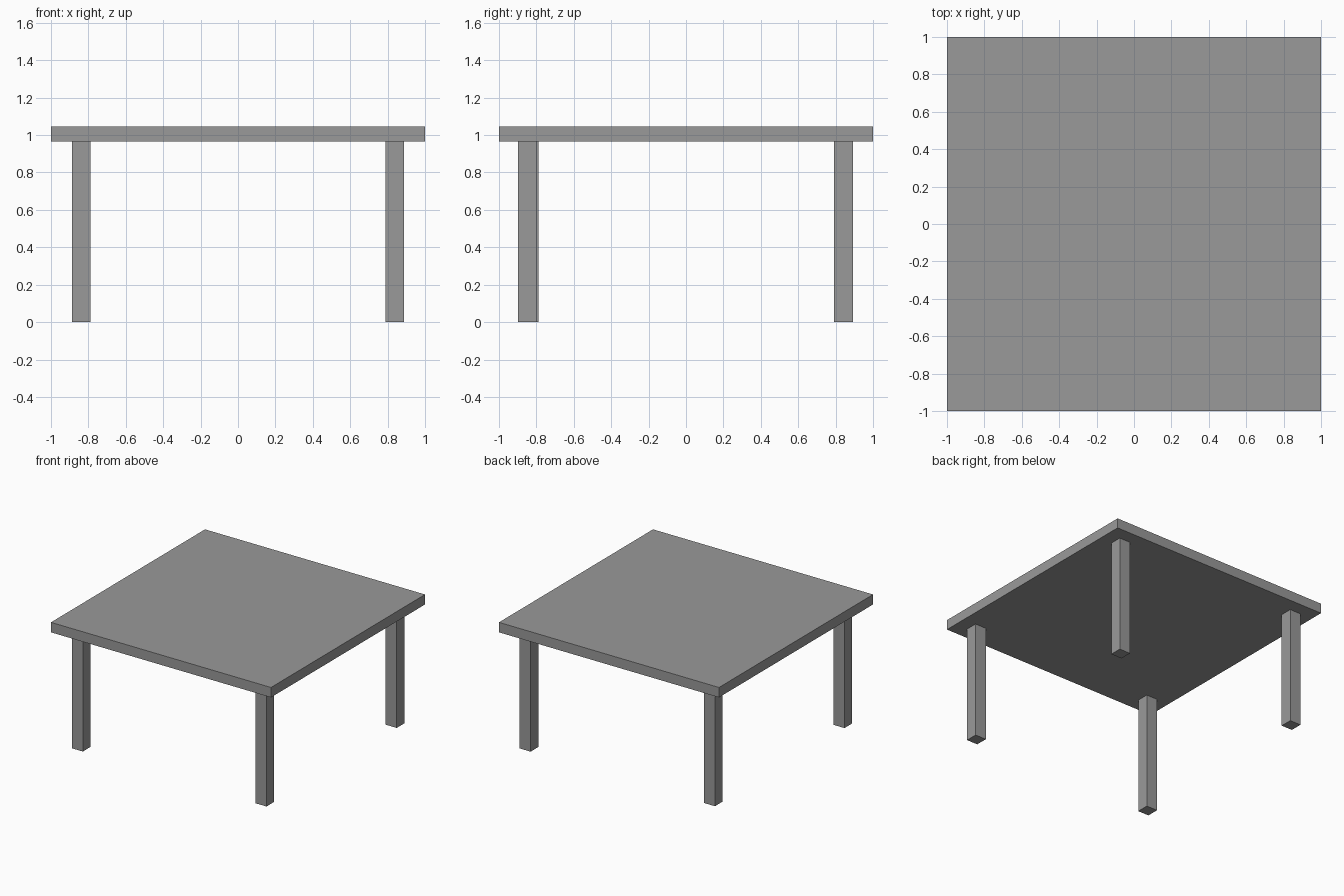
import bpy

if "Cube" in bpy.data.objects:
    bpy.data.objects.remove(bpy.data.objects["Cube"])

# Dark grey for the whole table
grey = bpy.data.materials.new("dark_grey")
grey.diffuse_color = (0.32, 0.32, 0.32, 1)
grey.use_nodes = True
grey.node_tree.nodes["Principled BSDF"].inputs["Base Color"].default_value = grey.diffuse_color


def box(name, x0, x1, y0, y1, z0, z1):
    """Add a box spanning the given bounds."""
    bpy.ops.mesh.primitive_cube_add(
        size=1, location=((x0 + x1) / 2, (y0 + y1) / 2, (z0 + z1) / 2))
    obj = bpy.context.object
    obj.name = name
    obj.scale = (x1 - x0, y1 - y0, z1 - z0)
    bpy.ops.object.transform_apply(location=False, rotation=False, scale=True)
    obj.data.materials.append(grey)
    return obj


TOP_UNDERSIDE = 0.965
HALF_LEG = 0.05

# Square table top
box("table_top", -1, 1, -1, 1, TOP_UNDERSIDE, 1.047)

# Four square legs, set in from the corners
legs = {
    "front_left_leg": (-0.838, -0.839),
    "front_right_leg": (0.838, -0.848),
    "back_left_leg": (-0.838, 0.842),
    "back_right_leg": (0.838, 0.842),
}
for name, (x, y) in legs.items():
    box(name, x - HALF_LEG, x + HALF_LEG, y - HALF_LEG, y + HALF_LEG,
        0, TOP_UNDERSIDE)
